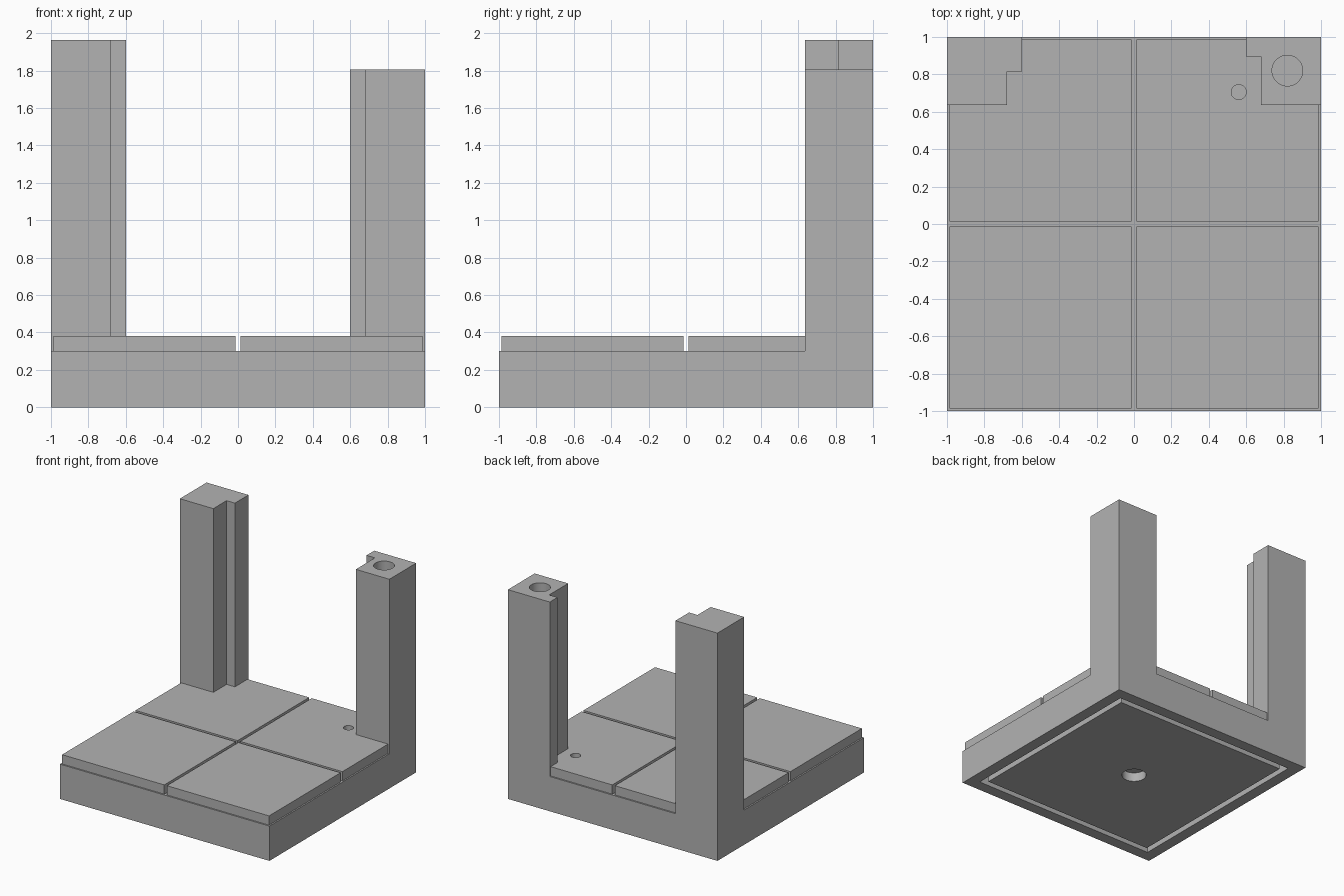
import bpy
import bmesh

if "Cube" in bpy.data.objects:
    bpy.data.objects.remove(bpy.data.objects["Cube"], do_unlink=True)

grey = bpy.data.materials.new("stone_grey")
grey.use_nodes = True
colour = (0.45, 0.45, 0.45, 1)
grey.diffuse_color = colour
grey.node_tree.nodes["Principled BSDF"].inputs["Base Color"].default_value = colour


def prism(name, outline, bottom, top):
    """Extrude a counter-clockwise plan outline from bottom to top."""
    bm = bmesh.new()
    face = bm.faces.new([bm.verts.new((x, y, bottom)) for x, y in outline])
    ext = bmesh.ops.extrude_face_region(bm, geom=[face])
    verts = [v for v in ext["geom"] if isinstance(v, bmesh.types.BMVert)]
    bmesh.ops.translate(bm, verts=verts, vec=(0, 0, top - bottom))
    bmesh.ops.recalc_face_normals(bm, faces=bm.faces)
    mesh = bpy.data.meshes.new(name)
    bm.to_mesh(mesh)
    bm.free()
    mesh.materials.append(grey)
    obj = bpy.data.objects.new(name, mesh)
    bpy.context.collection.objects.link(obj)
    return obj


def box(name, x0, x1, y0, y1, bottom, top):
    return prism(name, [(x0, y0), (x1, y0), (x1, y1), (x0, y1)], bottom, top)


def combine(target, other, operation):
    mod = target.modifiers.new(other.name, "BOOLEAN")
    mod.operation = operation
    mod.solver = "EXACT"
    mod.object = other
    bpy.context.view_layer.objects.active = target
    bpy.ops.object.modifier_apply(modifier=mod.name)
    bpy.data.objects.remove(other, do_unlink=True)


def drill(target, x, y, radius, bottom, top):
    bpy.ops.mesh.primitive_cylinder_add(
        vertices=48, radius=radius, depth=top - bottom,
        location=(x, y, (bottom + top) / 2))
    cutter = bpy.context.object
    cutter.name = "drill_cutter"
    cutter.data.materials.append(grey)
    combine(target, cutter, "DIFFERENCE")


BASE_TOP, TILE_TOP, DEPTH = 0.3, 0.38, 0.08

# Base slab with a square groove and a central socket underneath
base = box("base", -1, 1, -1, 1, 0, BASE_TOP)
groove = box("groove_cutter", -0.9, 0.9, -0.9, 0.9, -0.1, DEPTH)
island = box("groove_island", -0.85, 0.85, -0.85, 0.85, -0.2, 0.2)
combine(groove, island, "DIFFERENCE")
combine(base, groove, "DIFFERENCE")
drill(base, 0, 0, 0.1, -0.1, DEPTH)

# Corner posts: L-shaped plan with a thin fin along the back edge
def post(name, side, fin_front, top):
    outline = [(1, 0.635), (1, 1), (0.6, 1), (0.6, fin_front),
               (0.68, fin_front), (0.68, 0.635)]
    return prism(name, [(side * x, y) for x, y in outline], BASE_TOP, top)


post("tall_right_post", -1, 0.815, 1.965)
short_post = post("short_left_post", 1, 0.895, 1.805)
drill(short_post, 0.82, 0.82, 0.082, 1.805 - DEPTH, 1.9)

# Four floor tiles; rear ones are notched to fit around the posts
for side, side_name in ((-1, "right"), (1, "left")):
    x0, x1 = sorted((side * 0.0125, side * 0.9875))
    box("front_%s_tile" % side_name, x0, x1, -0.9875, -0.0125, BASE_TOP, TILE_TOP)
    tile = box("rear_%s_tile" % side_name, x0, x1, 0.0125, 0.9875, BASE_TOP, TILE_TOP)
    fin_front = 0.815 if side < 0 else 0.895
    cutter = post("post_cutter", side, fin_front, 1)
    cutter.location.z = -0.1
    bpy.context.view_layer.update()
    combine(tile, cutter, "DIFFERENCE")
    if side > 0:
        drill(tile, 0.56, 0.705, 0.04, BASE_TOP - 0.05, TILE_TOP + 0.05)

# Smooth only the round holes
for obj in bpy.context.collection.objects:
    if obj.type == "MESH" and (obj.name in ("base", "short_left_post", "rear_left_tile")):
        bpy.ops.object.select_all(action="DESELECT")
        obj.select_set(True)
        bpy.context.view_layer.objects.active = obj
        bpy.ops.object.shade_smooth_by_angle()
